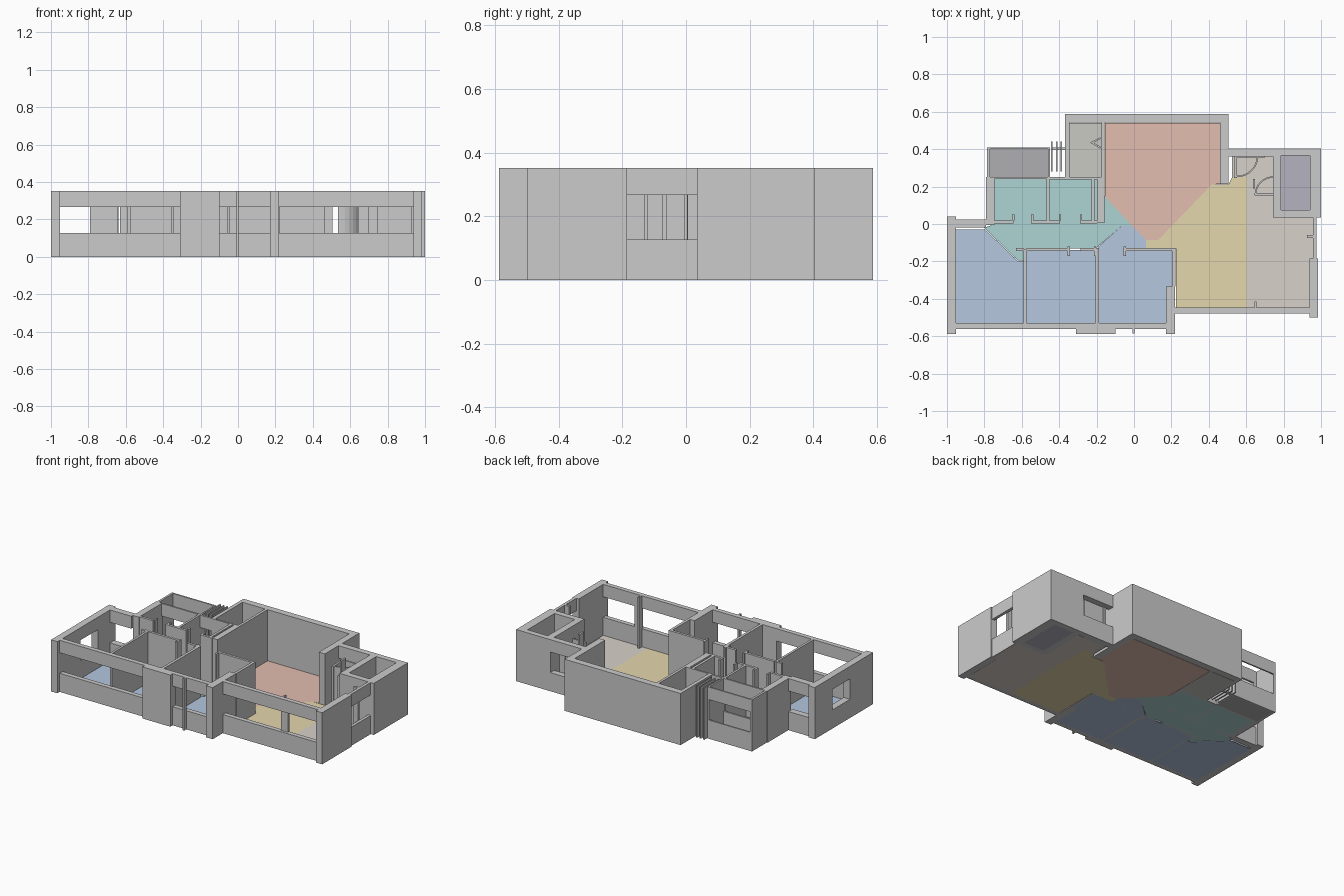
import bpy, bmesh
from math import cos, sin, radians

if "Cube" in bpy.data.objects:
    bpy.data.objects.remove(bpy.data.objects["Cube"])

H, SILL, HEAD = 0.352, 0.127, 0.267   # wall height, window sill and head


def prism(name, pts, z0=0.0, z1=H, mat=None):
    """Extrude a plan outline from z0 to z1."""
    bm = bmesh.new()
    face = bm.faces.new([bm.verts.new((x, y, z0)) for x, y in pts])
    top = bmesh.ops.extrude_face_region(bm, geom=[face])["geom"]
    bmesh.ops.translate(bm, vec=(0, 0, z1 - z0),
                        verts=[v for v in top if isinstance(v, bmesh.types.BMVert)])
    bmesh.ops.recalc_face_normals(bm, faces=bm.faces)
    me = bpy.data.meshes.new(name)
    bm.to_mesh(me)
    bm.free()
    ob = bpy.data.objects.new(name, me)
    bpy.context.collection.objects.link(ob)
    if mat:
        me.materials.append(mat)
    return ob


def box(name, x0, x1, y0, y1, z0=0.0, z1=H):
    return prism(name, [(x0, y0), (x1, y0), (x1, y1), (x0, y1)], z0, z1)


def window(name, x0, x1, y0, y1):
    """A sill wall and a lintel with an open band between."""
    box(name + "_sill", x0, x1, y0, y1, 0, SILL)
    box(name + "_lintel", x0, x1, y0, y1, HEAD, H)


def floor(name, pts, color):
    mat = bpy.data.materials.get(color) or bpy.data.materials.new(color)
    mat.diffuse_color = (*COLORS[color], 1)
    mat.use_nodes = True
    mat.node_tree.nodes["Principled BSDF"].inputs["Base Color"].default_value = mat.diffuse_color
    prism(name, pts, 0, 0.004, mat)


def door_arc(name, cx, cy, r, a0, a1, t=0.008, n=8):
    """Curved door sweep."""
    ang = [radians(a0 + (a1 - a0) * i / n) for i in range(n + 1)]
    outer = [(cx + r * cos(a), cy + r * sin(a)) for a in ang]
    inner = [(cx + (r - t) * cos(a), cy + (r - t) * sin(a)) for a in reversed(ang)]
    prism(name, outer + inner, 0, HEAD)


COLORS = {"blue": (.46, .57, .74), "teal": (.42, .66, .66), "salmon": (.77, .51, .43),
          "sand": (.78, .68, .42), "beige": (.69, .64, .59), "dark_grey": (.43, .43, .44),
          "violet_grey": (.46, .45, .52), "green_grey": (.58, .59, .54)}

# Room floors
floor("bedroom_floor_left", [(-.955, -.535), (-.59, -.535), (-.59, -.20), (-.62, -.20),
                             (-.795, -.03), (-.955, -.03)], "blue")
floor("bedroom_floor_middle", [(-.58, -.535), (-.205, -.535), (-.205, -.14), (-.58, -.14)], "blue")
floor("bedroom_floor_right", [(-.19, -.535), (.17, -.535), (.17, -.335), (.205, -.335), (.205, -.13),
                              (.065, -.13), (.065, -.085), (-.01, -.01), (-.065, -.01),
                              (-.19, -.12)], "blue")
floor("hall_floor", [(-.80, -.02), (-.62, -.195), (-.59, -.195), (-.57, -.13), (-.205, -.13),
                     (-.065, -.01), (-.01, -.01), (-.155, .145), (-.19, .24), (-.745, .24),
                     (-.745, 0)], "teal")
floor("living_floor", [(-.155, .54), (.46, .54), (.46, .215), (.415, .21), (.13, -.085),
                       (.065, -.085), (-.01, -.01), (-.155, .145)], "salmon")
floor("dining_floor", [(.415, .21), (.505, .21), (.525, .25), (.605, .25), (.605, -.45), (.225, -.45),
                       (.225, -.13), (.065, -.13), (.065, -.085), (.13, -.085)], "sand")
floor("sunroom_floor", [(.605, -.45), (.937, -.45), (.937, -.19), (.96, -.19), (.96, .04), (.745, .04),
                        (.745, .36), (.525, .36), (.525, .25), (.605, .25)], "beige")
floor("closet_floor", [(.787, .075), (.94, .075), (.94, .365), (.787, .365)], "violet_grey")
floor("store_floor", [(-.345, .25), (-.175, .25), (-.175, .54), (-.345, .54)], "green_grey")
floor("balcony_floor", [(-.77, .25), (-.455, .25), (-.455, .40), (-.77, .40)], "dark_grey")

# Left outer wall and window
box("left_wall_front", -1, -.952, -.587, -.34)
window("left_window", -1, -.952, -.34, -.15)
box("left_wall_back", -1, -.952, -.15, .04)
window("left_return_window", -.952, -.79, -.02, .025)
box("left_return_wall", -.79, -.745, -.005, .25)

# Front outer wall
window("front_window_left", -.952, -.31, -.562, -.53)
box("front_pier", -.31, -.10, -.587, -.53)
window("front_window_middle", -.10, .17, -.562, -.53)
box("front_drain", -.008, .004, -.585, -.562)
box("front_column", .17, .22, -.587, -.335)
window("front_window_right", .22, .94, -.478, -.447)
box("front_mullion", .645, .655, -.447, -.415)
box("front_mullion_cap", .645, .70, -.46, -.447)

# Right outer wall
box("right_corner_column", .938, .985, -.5, -.185)
window("right_window", .957, .977, -.185, .035)
box("right_window_frame", .925, .957, -.075, -.06)

# Closet block on the right
box("closet_front_wall", .742, 1, .035, .075)
box("closet_back_wall", .742, 1, .365, .403)
box("closet_left_wall", .742, .787, .075, .365)
box("closet_right_wall", .94, 1, .075, .365)

# Entry window and curved doors
window("entry_window", .505, .742, .362, .403)
box("entry_post", .535, .55, .245, .37, 0, HEAD)
door_arc("entry_door_sweep", .55, .365, .115, -90, 0)
door_arc("inner_door_sweep", .745, .155, .10, 90, 180)
box("inner_door_leaf", .645, .745, .153, .165, 0, HEAD)
box("entry_rail", .55, .70, .355, .362, 0, HEAD)
box("entry_jamb", .635, .648, .19, .24)

# Living room shell and store room
box("back_wall", -.37, .505, .542, .587)
box("living_right_wall", .46, .505, .215, .542)
box("living_left_wall", -.175, -.157, .22, .542)
box("living_left_pier", -.197, -.157, .005, .25)
box("store_left_wall", -.37, -.345, .25, .542)
box("store_front_wall", -.37, -.195, .238, .25)
prism("store_door_leaf", [(-.235, .435), (-.178, .465), (-.178, .455), (-.215, .435),
                          (-.178, .412), (-.178, .402)], 0, HEAD)
for i, x in enumerate((-.445, -.418, -.392)):
    box(f"service_duct_{i}", x, x + .008, .28, .44)
box("service_ledge", -.445, -.37, .395, .41, 0, SILL)

# Balcony block
box("balcony_left_wall", -.785, -.77, .24, .41)
window("balcony_window", -.77, -.455, .40, .41)
box("balcony_right_wall", -.46, -.45, .24, .41)

# Bathroom walls
window("bath_window", -.745, -.465, .24, .252)
window("kitchen_window", -.465, -.37, .238, .252)
box("bath_divider", -.467, -.452, .01, .24)
box("kitchen_right_wall", -.228, -.21, .005, .24)
for n, x0, x1 in (("a", -.745, -.645), ("b", -.55, -.395), ("c", -.29, -.197)):
    box(f"hall_wall_{n}", x0, x1, .003, .02)
for n, x in (("a", -.652), ("b", -.55), ("c", -.402), ("d", -.29)):
    box(f"door_jamb_{n}", x, x + .012, .02, .05)

# Bedroom partitions
box("bedroom_divider_left", -.592, -.576, -.535, -.135)
box("bedroom_divider_right", -.207, -.188, -.535, -.135)
box("bedroom_back_wall_a", -.576, -.345, -.145, -.128)
box("bedroom_back_wall_b", -.285, -.188, -.145, -.128)
box("bedroom_back_wall_c", -.055, .222, -.145, -.128)
box("bedroom_right_wall", .203, .222, -.335, -.145)
for n, x in (("a", -.355), ("b", -.215), ("c", -.055)):
    box(f"bedroom_jamb_{n}", x, x + .012, -.17, -.12)
box("left_bedroom_jamb", -.63, -.592, -.145, -.128)
